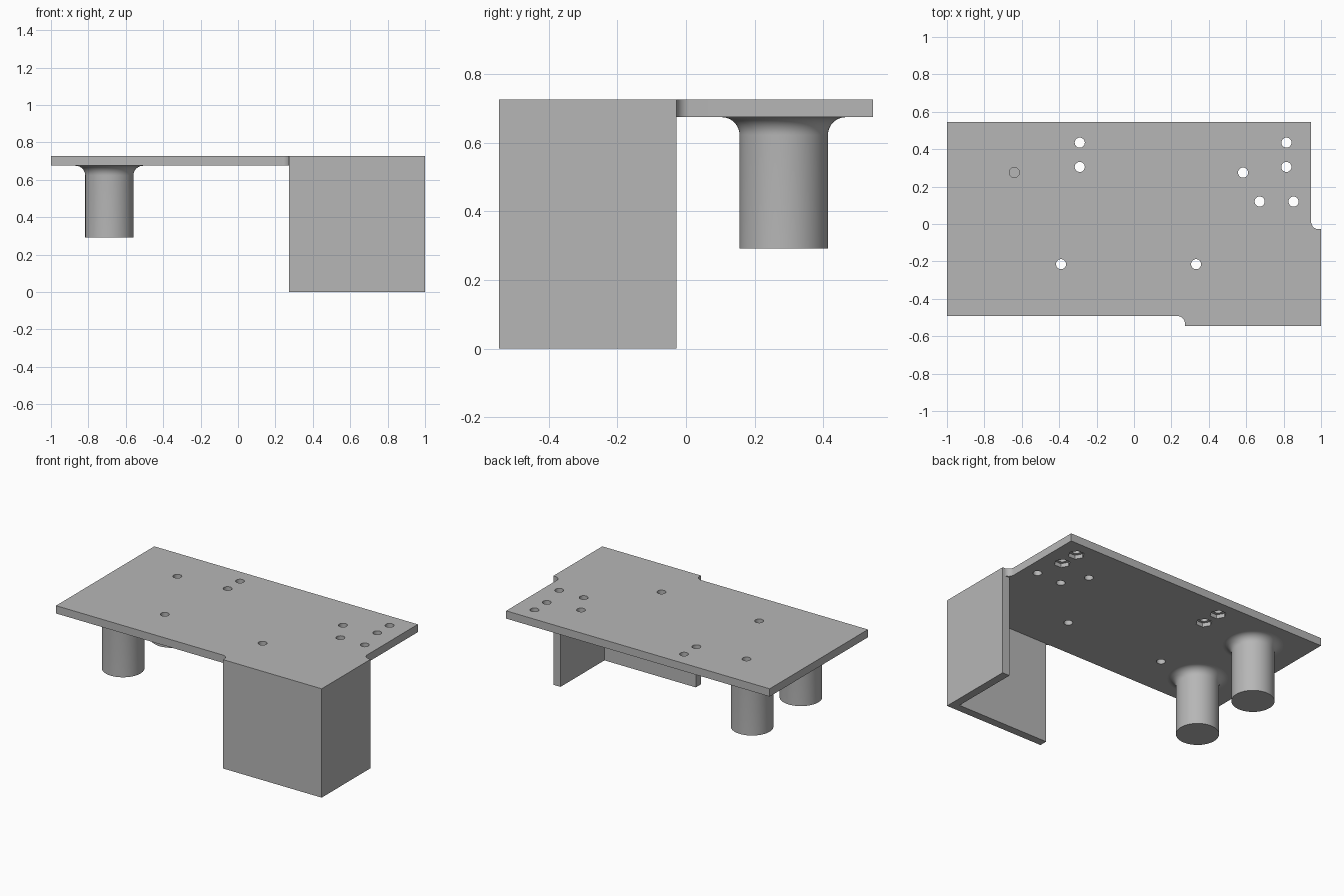
import bpy, bmesh
from math import sin, cos, pi, radians

old = bpy.data.objects.get("Cube")
if old:
    bpy.data.objects.remove(old, do_unlink=True)

grey = bpy.data.materials.new("plain_grey")
grey.use_nodes = True
COLOR = (0.47, 0.47, 0.47, 1)
grey.diffuse_color = COLOR
grey.node_tree.nodes["Principled BSDF"].inputs["Base Color"].default_value = COLOR

TOP, UNDER, WALL = 0.727, 0.675, 0.053
X, Y = 1.0, 0.545


def make_object(name, bm):
    bmesh.ops.recalc_face_normals(bm, faces=bm.faces[:])
    mesh = bpy.data.meshes.new(name)
    bm.to_mesh(mesh)
    bm.free()
    mesh.materials.append(grey)
    obj = bpy.data.objects.new(name, mesh)
    bpy.context.collection.objects.link(obj)
    return obj


def add_prism(bm, outline, z0, z1):
    """Extrude a flat outline from z0 up to z1."""
    face = bm.faces.new([bm.verts.new((x, y, z0)) for x, y in outline])
    ext = bmesh.ops.extrude_face_region(bm, geom=[face])
    verts = [g for g in ext["geom"] if isinstance(g, bmesh.types.BMVert)]
    bmesh.ops.translate(bm, verts=verts, vec=(0, 0, z1 - z0))


def arc(cx, cy, r, a0, a1, n):
    angles = [radians(a0 + (a1 - a0) * i / n) for i in range(n + 1)]
    return [(cx + r * cos(a), cy + r * sin(a)) for a in angles]


def prisms(name, outlines, z0, z1):
    bm = bmesh.new()
    for outline in outlines:
        add_prism(bm, outline, z0, z1)
    return make_object(name, bm)


def boolean(target, tool, operation):
    """Apply a boolean and discard the tool."""
    tool.hide_render = True
    mod = target.modifiers.new(operation.lower(), 'BOOLEAN')
    mod.operation, mod.solver, mod.object = operation, 'EXACT', tool
    bpy.context.view_layer.objects.active = target
    bpy.ops.object.modifier_apply(modifier=mod.name)
    bpy.data.objects.remove(tool, do_unlink=True)


def smooth(obj):
    bpy.ops.object.select_all(action='DESELECT')
    obj.select_set(True)
    bpy.context.view_layer.objects.active = obj
    bpy.ops.object.shade_smooth_by_angle(angle=radians(30))


# Table plate, stepping out to the walls through small concave corners
R = 0.04
wall_x, wall_y = 0.272, -0.028
inner_x, inner_y = X - WALL, -Y + WALL
outline = [(-X, Y), (-X, inner_y)]
outline += arc(wall_x - R, inner_y - R, R, 90, 0, 10)
outline += [(wall_x, -Y), (X, -Y), (X, wall_y)]
outline += arc(inner_x + R, wall_y + R, R, 270, 180, 10)
outline += [(inner_x, Y)]
plate = prisms("plate", [outline], UNDER, TOP)

# L-shaped corner walls reaching the ground
corner = [(wall_x, -Y), (X, -Y), (X, wall_y), (inner_x, wall_y),
          (inner_x, inner_y), (wall_x, inner_y)]
walls = prisms("corner_walls", [corner], 0, TOP)
boolean(plate, walls, 'UNION')

# Screw holes, four of them with hexagonal nut pockets underneath
nut_spots = [(x, y) for x in (-0.29, 0.815) for y in (0.305, 0.435)]
plain_spots = [(-0.64, 0.275), (0.583, 0.275), (0.672, 0.12), (0.853, 0.12),
               (-0.39, -0.215), (0.332, -0.215)]
holes = prisms("hole_cutter", [arc(x, y, 0.027, 0, 348.75, 31)
                               for x, y in nut_spots + plain_spots], 0.6, 0.8)
boolean(plate, holes, 'DIFFERENCE')
pockets = prisms("nut_cutter", [arc(x, y, 0.05, 0, 300, 5)
                                for x, y in nut_spots], 0.6, UNDER + 0.026)
boolean(plate, pockets, 'DIFFERENCE')
smooth(plate)

# Round columns flaring into the plate
RADIUS, FLARE, FOOT = 0.129, 0.052, 0.292
profile = [(0, FOOT), (RADIUS, FOOT)]
profile += arc(RADIUS + FLARE, UNDER - FLARE, FLARE, 180, 90, 10)
profile += [(0, UNDER)]
for name, y in (("back_column", 0.285), ("front_column", -0.23)):
    bm = bmesh.new()
    verts = [bm.verts.new((r, 0, z)) for r, z in profile]
    edges = [bm.edges.new(pair) for pair in zip(verts, verts[1:])]
    bmesh.ops.spin(bm, geom=verts + edges, cent=(0, 0, 0), axis=(0, 0, 1),
                   angle=2 * pi, steps=64, use_merge=True)
    bmesh.ops.remove_doubles(bm, verts=bm.verts[:], dist=0.0001)
    column = make_object(name, bm)
    column.location = (-0.688, y, 0)
    smooth(column)
